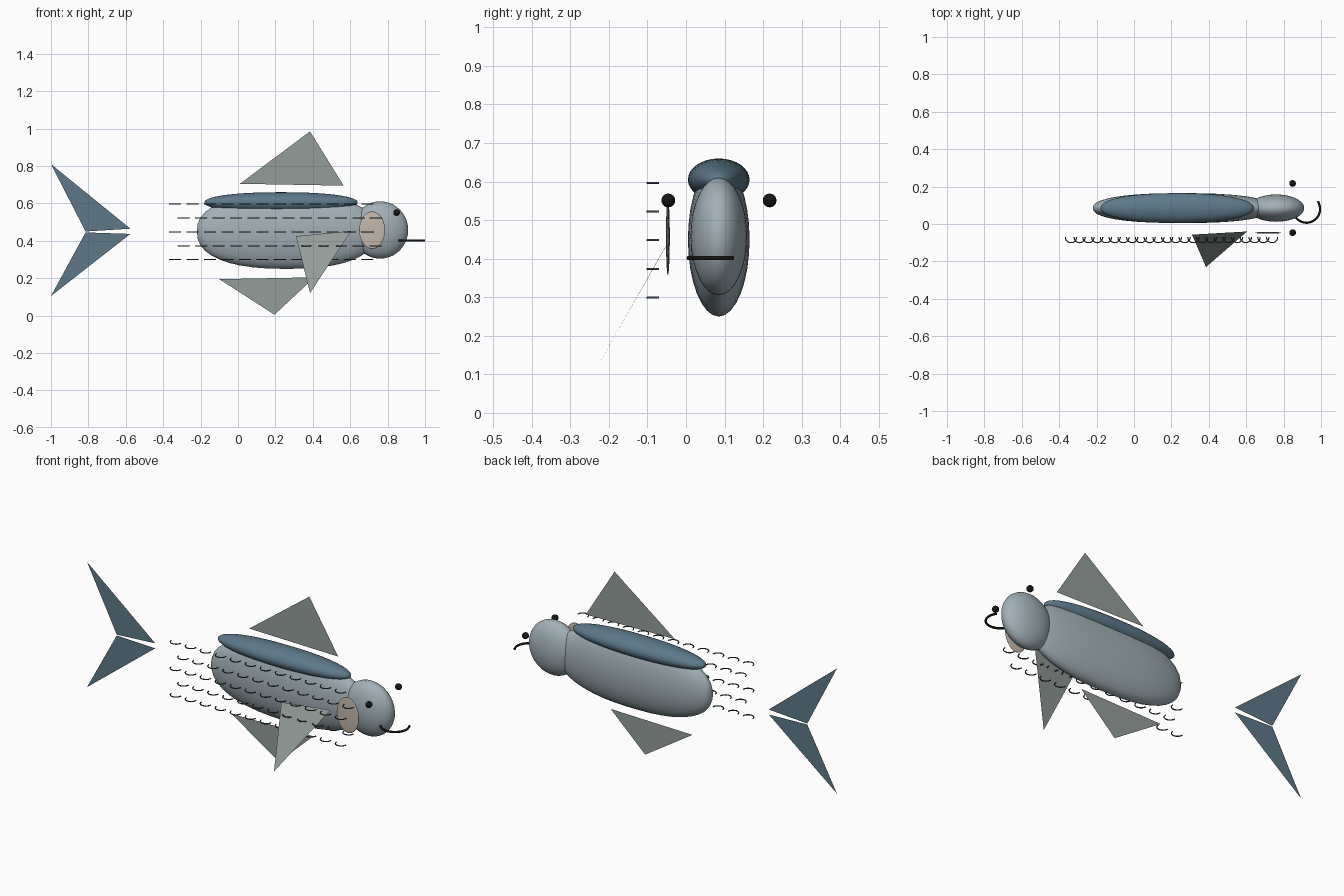
import bpy
import bmesh
import math
from mathutils import Matrix, Vector

cube = bpy.data.objects.get("Cube")
if cube:
    bpy.data.objects.remove(cube, do_unlink=True)

MID = 0.085   # centre plane of the fish


def material(name, rgb, rough=0.5):
    m = bpy.data.materials.new(name)
    m.use_nodes = True
    m.diffuse_color = (*rgb, 1)
    shader = m.node_tree.nodes["Principled BSDF"]
    shader.inputs["Base Color"].default_value = (*rgb, 1)
    shader.inputs["Roughness"].default_value = rough
    return m


SKIN = material("skin", (0.36, 0.44, 0.48))
DARK = material("dark_back", (0.11, 0.19, 0.25))
FIN = material("fin_grey", (0.29, 0.34, 0.32))
CHEEK = material("cheek_beige", (0.55, 0.48, 0.41))
SCALE = material("scale_slate", (0.05, 0.07, 0.09))
BLACK = material("black", (0.008, 0.008, 0.008))


def add(name, data, mat):
    obj = bpy.data.objects.new(name, data)
    bpy.context.collection.objects.link(obj)
    if not data.materials:
        data.materials.append(mat)
    return obj


def ellipsoid(name, centre, radii, mat, blunt=2.0, segments=32, rings=20):
    """Ellipsoid with poles along x; blunt above 2 fills out its ends."""
    bm = bmesh.new()
    bmesh.ops.create_uvsphere(bm, u_segments=segments, v_segments=rings, radius=1,
                              matrix=Matrix.Rotation(math.pi / 2, 4, "Y"))
    power = 2 / blunt
    for v in bm.verts:
        ring = math.hypot(v.co.y, v.co.z)
        grow = ring ** (power - 1) if ring > 1e-4 else 1
        v.co.x = math.copysign(abs(v.co.x) ** power, v.co.x)
        v.co = Vector((v.co.x * radii[0], v.co.y * grow * radii[1], v.co.z * grow * radii[2]))
    for f in bm.faces:
        f.smooth = True
    mesh = bpy.data.meshes.new(name)
    bm.to_mesh(mesh)
    bm.free()
    obj = add(name, mesh, mat)
    obj.location = centre
    return obj


def fin(name, points, mat):
    """Flat triangular sheet; two-number points lie on the centre plane."""
    mesh = bpy.data.meshes.new(name)
    corners = [p if len(p) == 3 else (p[0], MID, p[1]) for p in points]
    mesh.from_pydata(corners, [], [(0, 1, 2)])
    return add(name, mesh, mat)


def arc_curve(name, radius, start, end, thickness, steps):
    """Round wire following a horizontal arc, angles in degrees."""
    curve = bpy.data.curves.new(name, "CURVE")
    curve.dimensions = "3D"
    curve.bevel_depth = thickness
    curve.bevel_resolution = 1
    curve.use_fill_caps = True
    spline = curve.splines.new("POLY")
    spline.points.add(steps)
    for i, p in enumerate(spline.points):
        a = math.radians(start + (end - start) * i / steps)
        p.co = (radius * math.cos(a), radius * math.sin(a), 0, 1)
    spline.use_smooth = True
    return curve


# Body, back and head
ellipsoid("body", (0.26, MID, 0.45), (0.48, 0.08, 0.20), SKIN, blunt=2.4)
ellipsoid("back", (0.23, MID, 0.605), (0.41, 0.08, 0.055), DARK, blunt=2.2)
ellipsoid("head", (0.76, MID, 0.458), (0.15, 0.073, 0.153), SKIN)

# Cheek plate and eyes
ellipsoid("right_cheek", (0.717, -0.047, 0.457), (0.069, 0.005, 0.1), CHEEK)
for side, y in (("right", -0.046), ("left", 0.217)):
    ellipsoid(side + "_eye", (0.848, y, 0.551), (0.018,) * 3, BLACK, segments=16, rings=10)

# Mouth
mouth = add("mouth", arc_curve("mouth", 0.073, 35, -145, 0.006, 24), BLACK)
mouth.location = (0.922, MID - 0.005, 0.402)

# Fins and tail
fin("dorsal_fin", [(0.01, 0.705), (0.565, 0.695), (0.385, 0.985)], FIN)
fin("ventral_fin", [(-0.10, 0.195), (0.195, 0.005), (0.41, 0.205)], FIN)
fin("right_pectoral_fin",
    [(0.31, -0.057, 0.425), (0.385, -0.23, 0.12), (0.605, -0.04, 0.453)], FIN)
fin("upper_tail_fin", [(-0.575, 0.465), (-1.0, 0.81), (-0.815, 0.45)], DARK)
fin("lower_tail_fin", [(-0.575, 0.437), (-0.815, 0.445), (-1.0, 0.105)], DARK)

# Staggered rows of scales
scale_arc = arc_curve("scale", 0.03, 180, 360, 0.003, 10)
pitch = 0.0935
for row in range(5):
    for col in range(12):
        scale = add(f"scale_{row}_{col}", scale_arc, SCALE)
        x = -0.337 + pitch * (col + 0.5 * (row % 2))
        scale.location = (x, -0.07, 0.597 - 0.0745 * row)
